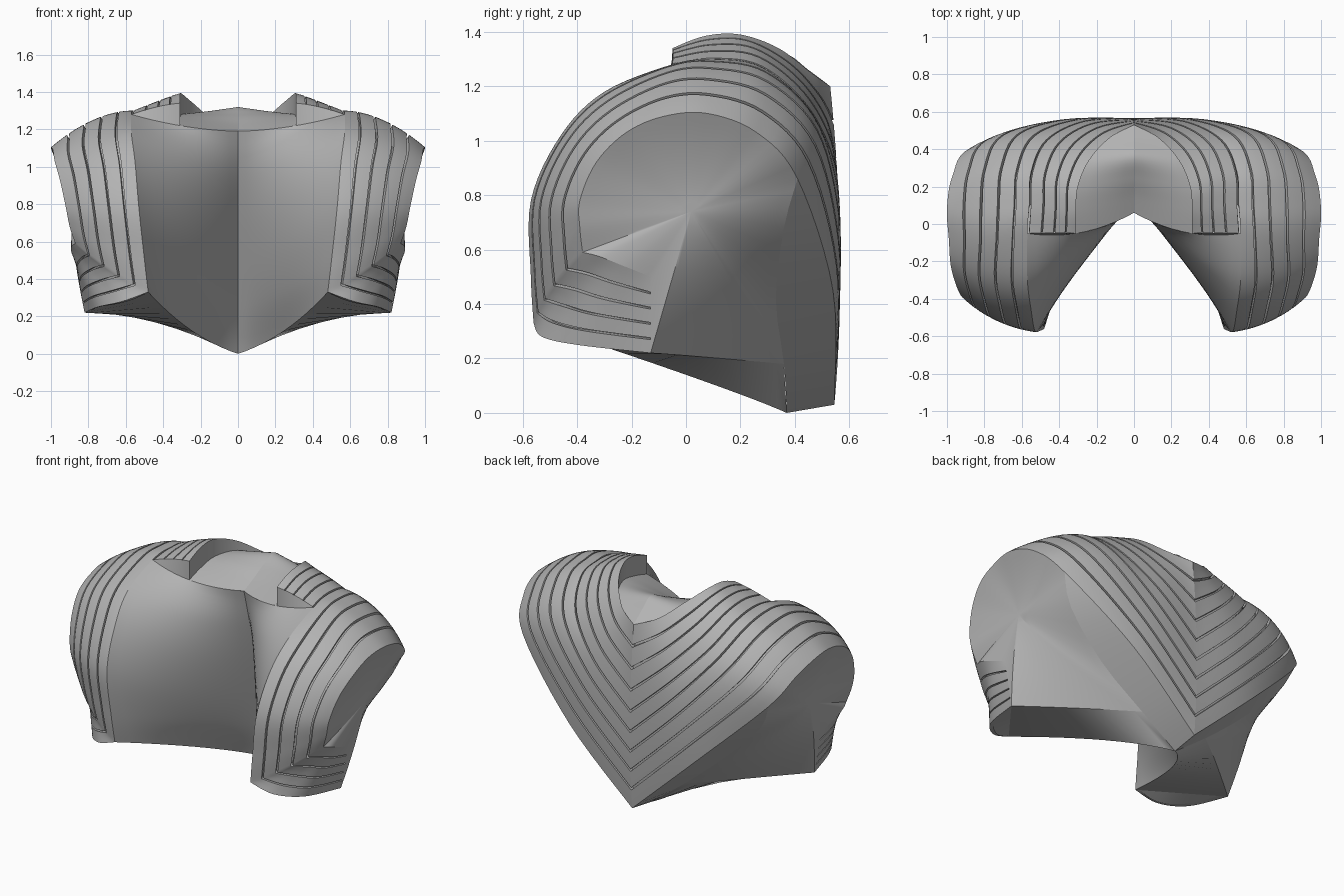
import bpy
import bmesh
from mathutils import Vector

cube = bpy.data.objects.get("Cube")
if cube:
    bpy.data.objects.remove(cube, do_unlink=True)

STEP = 6          # samples between two stations
SPLIT = 0.45      # bands below this stop on the shoulder, the others run down the front
DEPTH = 0.025     # groove depth
GAP = 0.014       # groove width
BULGE = 0.035     # outward swelling of the long bands
INSIDE = Vector((0.5, 0.1, 0.7))

grey = bpy.data.materials.new("plain grey")
grey.use_nodes = True
colour = (0.45, 0.45, 0.45, 1)
grey.diffuse_color = colour
grey.node_tree.nodes["Principled BSDF"].inputs["Base Color"].default_value = colour


def points(*coords):
    return [Vector(c) for c in coords]


def spline(pts, steps=STEP):
    """Smooth curve that passes through every point."""
    result = []
    for i in range(len(pts) - 1):
        a, b = pts[max(i - 1, 0)], pts[i]
        c, d = pts[i + 1], pts[min(i + 2, len(pts) - 1)]
        for k in range(steps):
            t = k / steps
            result.append(0.5 * (2 * b + (c - a) * t + (2 * a - 5 * b + 4 * c - d) * t * t
                                 + (3 * b - a - 3 * c + d) * t ** 3))
    return result + [pts[-1].copy()]


def blend(a, b, c, s, middle):
    """Quadratic blend through a at 0, b at middle and c at 1."""
    return (a * ((s - middle) * (s - 1) / middle)
            + b * (s * (s - 1) / (middle * (middle - 1)))
            + c * (s * (s - middle) / (1 - middle)))


def patch(name, rows):
    """Grid surface, turned outwards and mirrored to both sides."""
    bm = bmesh.new()
    grid = [[bm.verts.new(p) for p in row] for row in rows]
    for r, q in zip(grid, grid[1:]):
        for j in range(len(r) - 1):
            bm.faces.new((r[j], r[j + 1], q[j + 1], q[j]))
    bmesh.ops.remove_doubles(bm, verts=bm.verts[:], dist=0.0001)
    bm.normal_update()
    facing = sum(f.calc_area() * f.normal.dot(f.calc_center_median() - INSIDE) for f in bm.faces)
    if facing < 0:
        bmesh.ops.reverse_faces(bm, faces=bm.faces[:])
    mesh = bpy.data.meshes.new(name)
    bm.to_mesh(mesh)
    bm.free()
    mesh.materials.append(grey)
    obj = bpy.data.objects.new(name, mesh)
    bpy.context.collection.objects.link(obj)
    bpy.ops.object.select_all(action='DESELECT')
    obj.select_set(True)
    bpy.context.view_layer.objects.active = obj
    bpy.ops.object.shade_smooth_by_angle(angle=0.6)
    # Keep the crease along the centre line
    for edge in mesh.edges:
        if all(abs(mesh.vertices[v].co.x) < 0.0001 for v in edge.vertices):
            edge.use_edge_sharp = True
    mirror = obj.modifiers.new("mirror", 'MIRROR')
    mirror.merge_threshold = 0.001


# Guide lines from the back centre over the shoulder
neck_line = points((0, .53, 1.2), (.13, .46, 1.25), (.24, .34, 1.34),
                   (.3, .2, 1.39), (.31, .07, 1.385), (.31, -.05, 1.34))
middle_line = points((0, .565, .65), (.27, .55, .9), (.47, .45, 1.12),
                     (.55, .28, 1.27), (.56, .1, 1.3), (.57, -.05, 1.28))
arm_line = points((0, .545, .03), (.45, .54, .45), (.87, .41, .86),
                  (.97, .26, 1.03), (1, .08, 1.1), (.99, -.08, 1.09))
# Guide lines down the front, then back along the lower edge
front_inner = points((.57, -.3, 1.18), (.55, -.46, 1.02), (.53, -.57, .78),
                     (.5, -.57, .5), (.48, -.56, .33))
front_outer = points((.98, -.22, 1.03), (.95, -.33, .92), (.92, -.39, .78),
                     (.9, -.39, .68), (.87, -.38, .59))
hem_inner = points((.62, -.53, .28), (.75, -.4, .25), (.82, -.13, .22))
hem_outer = points((.89, -.32, .575), (.89, -.23, .54), (.87, -.13, .5))


def band_curve(s, long):
    """Line running along the mantle at the fraction s between neck and arm."""
    stations = [blend(a, b, c, s, SPLIT) for a, b, c in zip(neck_line, middle_line, arm_line)]
    if not long:
        return spline(stations)
    f = (s - SPLIT) / (1 - SPLIT)
    swell = BULGE * 4 * f * (1 - f)
    stations += [a.lerp(b, f) for a, b in zip(front_inner, front_outer)]
    stations[2:] = [p + (p - INSIDE).normalized() * swell for p in stations[2:]]
    hem = [stations[-1]] + [a.lerp(b, f) for a, b in zip(hem_inner, hem_outer)]
    return spline(stations) + spline(hem)[1:]


def sunk_curve(s, long):
    """The same line pushed in to the bottom of a groove."""
    low, high = (SPLIT, 1) if long else (0, SPLIT)
    line = band_curve(s, long)
    before = band_curve(max(s - 0.02, low), long)
    after = band_curve(min(s + 0.02, high), long)
    result = []
    for i, p in enumerate(line):
        along = line[min(i + 1, len(line) - 1)] - line[max(i - 1, 0)]
        q = p - along.cross(after[i] - before[i]).normalized() * DEPTH
        if i == 0:
            q.x = 0
        result.append(q)
    return result


def bands(name, low, high, count, long):
    rows = []
    for i in range(count):
        start = low + (high - low) * i / count
        end = low + (high - low) * (i + 1) / count
        if start > 0:
            rows.append(sunk_curve(start, long))
        inner_end = end - GAP if end < 0.99 else end
        for k in range(4):
            rows.append(band_curve(start + (inner_end - start) * k / 3, long))
        if end < 0.99:
            rows += [sunk_curve(inner_end, long), sunk_curve(end, long)]
    patch(name, rows)


# Banded mantle
bands("shoulder_bands", 0, SPLIT, 4, False)
bands("front_bands", SPLIT, 1, 5, True)

# Hollow chest wall
edge_start, corner = 5 * STEP, 10 * STEP
inner_long = band_curve(SPLIT, True)
chest_edge = inner_long[edge_start:corner + 1]
centre_top, centre_bottom = points((0, .06, 1.19), (0, .37, 0))
centre_line = [centre_top.lerp(centre_bottom, i / (corner - edge_start))
               for i in range(corner - edge_start + 1)]
chest_middle = spline(points((.31, -.05, 1.22), (.3, -.17, 1.06), (.3, -.24, .85),
                             (.3, -.24, .6), (.28, -.14, .35), (.27, 0, .14)))


def chest_row(f):
    return [blend(a, b, c, f, 0.55) for a, b, c in zip(centre_line, chest_middle, chest_edge)]


patch("chest_wall", [chest_row(k / 12) for k in range(13)])

# Front ends of the shoulder bands, closed down to the chest
fractions = [i / 12 for i in range(13)]
patch("shoulder_band_ends", [[band_curve(SPLIT * f, False)[-1] for f in fractions],
                             [chest_row(0.55 + 0.45 * f)[0] for f in fractions]])

# Neck opening with upright sides and a ridged floor
inner_edge = band_curve(0, False)
ridge = spline(points((0, .53, 1.2), (0, .45, 1.26), (0, .36, 1.32),
                      (0, .25, 1.28), (0, .15, 1.23), (0, .06, 1.19)))
down = Vector((0, 0, -1))
drop_curve = spline([down * d for d in (0, 0.02, 0.06, 0.11, 0.13, 0.12)])
floor_edge = [p + d for p, d in zip(inner_edge, drop_curve)]
floor = []
for k in range(7):
    row = [a.lerp(b, k / 6) for a, b in zip(ridge, floor_edge)]
    row[-1] = chest_row(0.55 * k / 6)[0]
    floor.append(row)
patch("neck_floor", floor + [inner_edge])

# Underside
wall_foot = [chest_row(k / 12)[-1] for k in range(13)]
low_edge = spline(points((.24, .36, .18), (.45, .19, .195), (.66, .01, .21), (.82, -.13, .22)), 4)
patch("underside", [wall_foot, low_edge])
hem = inner_long[corner:]
chord = [hem[0].lerp(hem[-1], i / (len(hem) - 1)) for i in range(len(hem))]
patch("hem_underside", [hem, chord])

# Edge face under the lowest back band
outer_long = band_curve(1, True)
tip = 2 * STEP
back_inner = spline(points((0, .37, 0), (.24, .36, .18), (.52, .33, .42),
                           (.78, .36, .68), outer_long[tip]), 3)
patch("back_lower_edge", [outer_long[:tip + 1], back_inner])

# Arm side panel, swelling out to its middle
band_ends = [band_curve(1 - (1 - SPLIT) * f, True)[-1] for f in fractions]
rim = back_inner[3:] + outer_long[tip + 1:] + band_ends[1:] + low_edge[-2::-1]
middle = Vector((.89, .02, .74))
rings = []
for k in range(11):
    r = k / 10
    ring = [middle.lerp(p, r) for p in rim]
    for q, p in zip(ring, rim):
        q.x = middle.x + (p.x - middle.x) * r ** 1.6
    rings.append(ring)
patch("arm_panel", rings)
